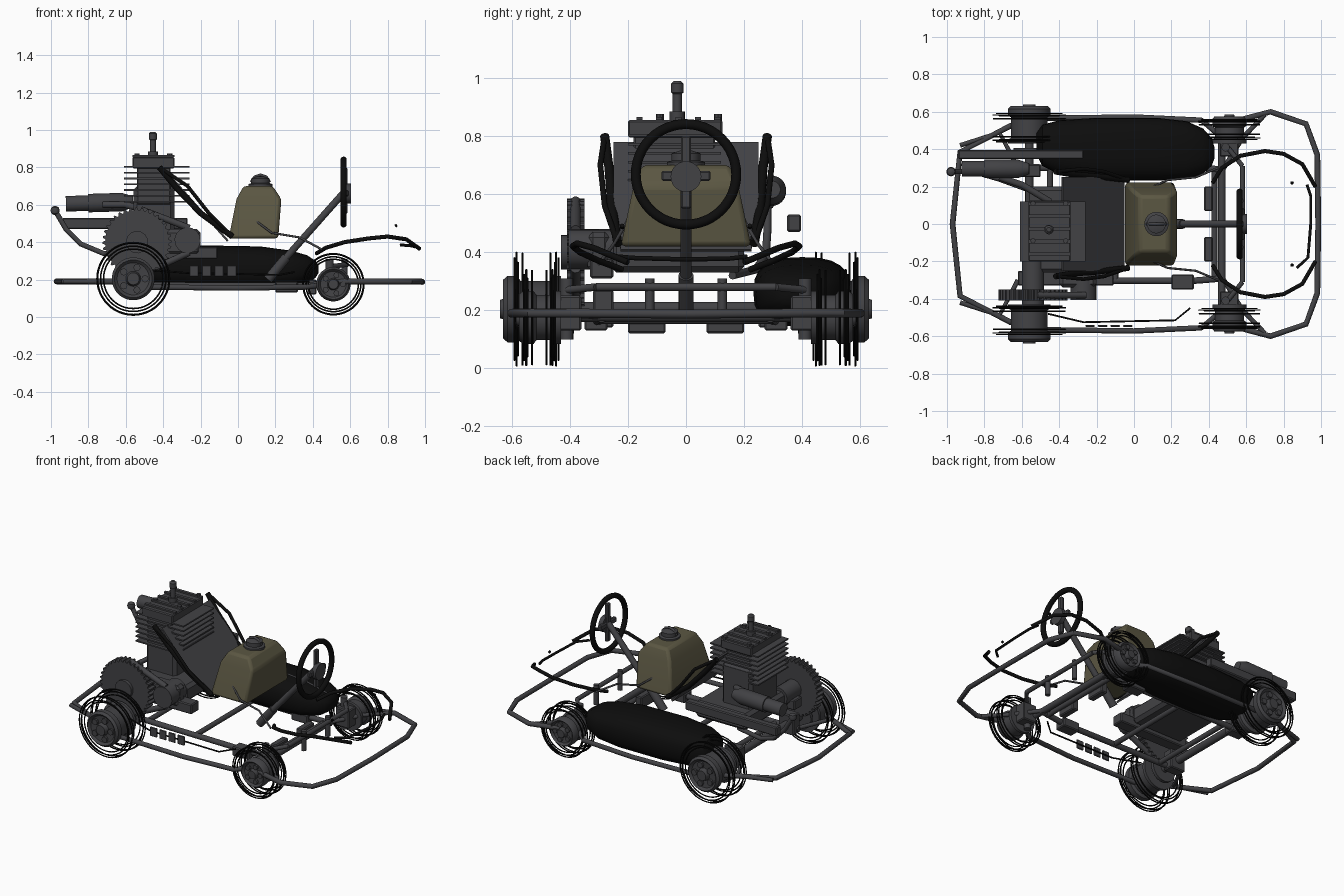
import bpy, bmesh, math
from mathutils import Vector

if "Cube" in bpy.data.objects:
    bpy.data.objects.remove(bpy.data.objects["Cube"])


def mat(name, c):
    m = bpy.data.materials.new(name)
    m.diffuse_color = (*c, 1)
    m.use_nodes = True
    m.node_tree.nodes["Principled BSDF"].inputs["Base Color"].default_value = m.diffuse_color
    return m


GREY = mat("dark grey metal", (0.055, 0.055, 0.06))
BLACK = mat("black rubber", (0.004, 0.004, 0.004))
OLIVE = mat("olive tank", (0.105, 0.095, 0.055))


def finish(name, bm, m, smooth=True):
    bmesh.ops.recalc_face_normals(bm, faces=bm.faces)
    me = bpy.data.meshes.new(name)
    bm.to_mesh(me)
    bm.free()
    me.materials.append(m)
    o = bpy.data.objects.new(name, me)
    bpy.context.collection.objects.link(o)
    if smooth:
        bpy.context.view_layer.objects.active = o
        bpy.ops.object.select_all(action='DESELECT')
        o.select_set(True)
        bpy.ops.object.shade_smooth_by_angle(angle=math.radians(38))
    return o


def loft(name, rings, m, closed=False):
    bm = bmesh.new()
    vs = [[bm.verts.new(p) for p in r] for r in rings]
    n = len(vs[0])
    for a, b in zip(vs, vs[1:] + (vs[:1] if closed else [])):
        for i in range(n):
            bm.faces.new((a[i], a[(i + 1) % n], b[(i + 1) % n], b[i]))
    if not closed:
        bm.faces.new(vs[0])
        bm.faces.new(vs[-1])
    return finish(name, bm, m)


def box(name, x, y, z, m=GREY, bevel=0.006):
    bm = bmesh.new()
    bmesh.ops.create_cube(bm, size=1)
    for v in bm.verts:
        v.co = [r[0] + (r[1] - r[0]) * (c + .5) for r, c in zip((x, y, z), v.co)]
    if bevel:
        bmesh.ops.bevel(bm, geom=bm.edges[:], offset=bevel, segments=1, affect='EDGES')
    return finish(name, bm, m, False)


def lathe(name, profile, start, axis, m=GREY, n=28):
    """profile: (distance along axis, radius) pairs."""
    start, axis = Vector(start), Vector(axis).normalized()
    u = axis.orthogonal().normalized()
    w = axis.cross(u)
    return loft(name, [[start + axis * d + (u * math.cos(t) + w * math.sin(t)) * r
                        for t in (2 * math.pi * i / n for i in range(n))] for d, r in profile], m)


def rod(name, a, b, r, m=GREY, n=14):
    d = Vector(b) - Vector(a)
    return lathe(name, [(0, r), (d.length, r)], a, d, m, n)


def tube(name, pts, r, m=GREY, n=12):
    """Bent tube through points; the section frame is carried along the path."""
    P = [Vector(p) for p in pts]
    rings, u = [], None
    for i, p in enumerate(P):
        t = (P[min(i + 1, len(P) - 1)] - P[max(i - 1, 0)]).normalized()
        u = t.orthogonal() if u is None else u - t * u.dot(t)
        u.normalize()
        w = t.cross(u)
        rings.append([p + (u * math.cos(s) + w * math.sin(s)) * r
                      for s in (2 * math.pi * j / n for j in range(n))])
    return loft(name, rings, m)


def hoop(name, c, R, r, axis='y', m=BLACK, n=48, k=6):
    """Torus around the y or x axis."""
    rings = []
    for i in range(n):
        t, ring = 2 * math.pi * i / n, []
        for j in range(k):
            s = 2 * math.pi * j / k
            d, h = R + r * math.cos(s), r * math.sin(s)
            a, b = d * math.cos(t), d * math.sin(t)
            ring.append((c[0] + a, c[1] + h, c[2] + b) if axis == 'y' else (c[0] + h, c[1] + a, c[2] + b))
        rings.append(ring)
    return loft(name, rings, m, True)


# Wheels: thin tyre hoops around a stepped rim with bolts
for end, cx, cz, R, rim, ys, cap in (("rear", -.56, .204, .194, .115, (.583, .447), .64),
                                     ("front", .51, .175, .163, .092, (.55, .46), .585)):
    for s, side in ((-1, "right"), (1, "left")):
        nm = f"{end}_{side}"
        for i, y in enumerate(ys):
            sg = 1 if i == 0 else -1
            for f, dy in ((1, 0), (.985, -.02), (.9, .008), (.82, -.004)):
                hoop(f"{nm}_tyre_hoop", (cx, s * (y + sg * dy), cz), R * f, .0042)
        lathe(f"{nm}_rim", [(0, rim * .6), (.0, rim), (.02, rim), (.03, rim * .85),
                            (cap - .5, rim * .85), (cap - .49, rim), (cap - .455, rim * 1.0),
                            (cap - .44, rim * .88), (cap - .455, rim * .75), (cap - .46, rim * .35),
                            (cap - .43, rim * .28)], (cx, s * .43, cz), (0, s, 0))
        for k in range(5):
            t = 2 * math.pi * k / 5
            p = (cx + math.cos(t) * rim * .55, s * (cap - .04), cz + math.sin(t) * rim * .55)
            rod(f"{nm}_bolt", p, (p[0], s * (cap - .012), p[2]), rim * .17, GREY, 8)

# Axles, hubs and steering linkage
rod("rear_axle", (-.56, -.45, .205), (-.56, .45, .205), .024)
rod("front_axle", (.47, -.44, .18), (.47, .44, .18), .02)
rod("tie_rod", (.58, -.31, .28), (.58, .31, .28), .014)
for s in (-1, 1):
    rod("kingpin", (.49, s * .41, .1), (.49, s * .41, .31), .022)
    box("stub_axle", (.46, .56), sorted((s * .36, s * .46)), (.13, .25))
    rod("steering_arm", (.58, s * .31, .28), (.5, s * .41, .27), .013)
    rod("brake_disc", (-.56, s * .385, .205), (-.56, s * .405, .205), .085, GREY, 28)
    box("axle_bearing", (-.61, -.5), sorted((s * .25, s * .32)), (.14, .27))
    rod("linkage_post", (.57, s * .125, .18), (.57, s * .125, .31), .016)
    box("pedal_mount", (.375, .42), sorted((s * .07, s * .2)), (.12, .2))
    box("rail_bracket", (.2, .32), sorted((s * .27, s * .35)), (.13, .19))

# Frame tubes, mirrored
for s in (-1, 1):
    tube("main_rail", [(-.62, s * .3, .17), (.3, s * .305, .165), (.48, s * .29, .175)], .018)
    tube("side_bar", [(-.62, s * .5, .17), (-.5, s * .565, .16), (0, s * .572, .155), (.36, s * .555, .16),
                      (.45, s * .48, .17)], .015)
    tube("bumper_stay", [(.45, s * .25, .18), (.58, s * .46, .19), (.70, s * .585, .19)], .013)
    tube("rear_bumper_stay", [(-.93, s * .42, .19), (-.72, s * .49, .19), (-.62, s * .3, .18)], .013)
for x in (-.45, -.1, .43):
    rod("cross_tube", (x, -.3, .168), (x, .3, .168), .016)


def mirrored(half):
    return half + [(x, -y, z) for x, y, z in reversed(half) if y]


tube("front_bumper", mirrored([(.5, .53, .19), (.6, .565, .19), (.73, .6, .19), (.92, .535, .19),
                               (.98, .37, .19), (.985, 0, .187)]), .0155)
tube("rear_bumper", mirrored([(-.56, .555, .19), (-.66, .525, .19), (-.93, .385, .19), (-.97, 0, .19)]), .0155)

# Black nose bar
for s in (-1, 1):
    tube("nose_bar", [(.42, s * .22, .34), (.47, s * .3, .37), (.57, s * .365, .40), (.70, s * .39, .42),
                      (.80, s * .375, .43), (.9, s * .32, .415), (.97, s * .2, .365)], .011, BLACK)
    rod("nose_pin", (.84, s * .22, .485), (.85, s * .22, .492), .008, BLACK, 8)
tube("nose_inner_bar", [(.87, -.235, .385), (.93, -.18, .38), (.945, 0, .375), (.945, .15, .378),
                        (.925, .21, .385)], .008, BLACK)

# Side pod on the left, with only its trim on the right
pod = [(-.52, .43, .06, .27, .05), (-.49, .42, .11, .27, .09), (-.40, .41, .145, .267, .11),
       (-.2, .40, .168, .263, .12), (.12, .40, .168, .26, .117), (.28, .395, .155, .255, .1),
       (.37, .39, .12, .255, .075), (.415, .385, .075, .255, .045), (.43, .38, .03, .255, .02)]


def sq(v):
    return math.copysign(abs(v) ** .75, v)


loft("side_pod", [[(x, y + ry * sq(math.cos(t)), z + rz * sq(math.sin(t)))
                   for t in (2 * math.pi * i / 24 for i in range(24))] for x, y, ry, z, rz in pod], BLACK)
tube("right_pod_trim", [(-.46, -.48, .25), (-.27, -.525, .235), (.22, -.515, .225), (.3, -.45, .24)], .005, BLACK)
for i in range(4):
    x = -.26 + i * .067
    box("pod_vent", (x, x + .05), (-.55, -.54), (.215, .275), GREY, .003)

# Seat: sloping panel with black side edges
a, b = Vector((-.38, 0, .78)), Vector((-.05, 0, .41))
loft("seat_panel", [[(p.x + d, y, p.z + d) for y, d in ((-w, 0), (w, 0), (w, -.008), (-w, -.008))]
                    for p, w in ((a, .25), ((a + b) / 2, .25), (b, .225))], GREY)
for s in (-1, 1):
    tube("seat_edge", [(-.42, s * .28, .80), (-.33, s * .265, .69), (-.2, s * .255, .555),
                       (-.03, s * .235, .43)], .016, BLACK)
    tube("seat_outer_edge", [(-.42, s * .28, .80), (-.27, s * .295, .70), (-.16, s * .28, .56),
                             (-.03, s * .235, .43)], .010, BLACK)

# Fuel tank, cap and hose
tank = loft("fuel_tank", [[(x0, -y, z), (x1, -y, z), (x1, y, z), (x0, y, z)] for x0, x1, y, z in
                          ((-.05, .215, .225, .42), (-.008, .232, .18, .63), (.03, .185, .15, .70))], OLIVE)
bev = tank.modifiers.new("soft edges", 'BEVEL')
bev.width, bev.segments = .016, 2
lathe("tank_cap", [(0, .065), (.02, .065), (.025, .05), (.05, .05), (.06, .02)], (.12, 0, .69), (0, 0, 1))
tube("cap_handle", [(.07, 0, .72), (.09, 0, .75), (.12, 0, .76), (.15, 0, .75), (.17, 0, .72)], .008)
for s in (-1, 1):
    tube("fuel_hose", [(.1, s * .2, .51), (.18, s * .235, .45), (.33, s * .25, .425), (.45, s * .3, .36)], .006)

# Steering wheel and column
hoop("steering_wheel", (.565, 0, .668), .173, .017, 'x', BLACK, 48, 10)
rod("steering_hub", (.575, 0, .66), (.605, 0, .66), .053, GREY, 24)
box("wheel_cross_spoke", (.565, .59), (-.085, .085), (.645, .68))
box("wheel_upright_spoke", (.56, .585), (-.018, .018), (.55, .80))
rod("steering_column", (.57, 0, .67), (.18, 0, .23), .019)
rod("column_foot", (.26, 0, .32), (.16, 0, .2), .026)

# Engine: crankcase, block, fins, head and spark plug
box("crankcase", (-.56, -.34), (-.17, .12), (.36, .70), GREY, .02)
box("gearbox", (-.58, -.2), (-.26, .2), (.33, .44), GREY, .02)
box("engine_mount", (-.62, -.11), (-.33, -.25), (.31, .375))
box("clutch_cover", (-.4, -.2), (-.34, -.26), (.33, .47), GREY, .02)
for i in range(7):
    z = .612 + i * .031
    box("cooling_fin", (-.61, -.26), (-.2, .12), (z, z + .009), GREY, 0)
box("cylinder_core", (-.54, -.36), (-.18, .1), (.6, .8))
box("cylinder_head", (-.565, -.34), (-.2, .125), (.795, .855))
for i in range(5):
    y = -.17 + i * .067
    box("head_rib", (-.565, -.34), (y, y + .02), (.855, .865), GREY, 0)
for x in (-.54, -.365):
    for y in (-.09, .11):
        rod("head_bolt", (x, y, .85), (x, y, .875), .014, GREY, 8)
lathe("spark_plug", [(0, .026), (.03, .026), (.03, .016), (.09, .016), (.095, .022), (.125, .022), (.135, .012)],
      (-.455, -.03, .855), (0, 0, 1), GREY, 16)

# Chain drive: toothed sprocket, small sprocket and chain
bm = bmesh.new()
ring = []
for i in range(144):
    d, t = .185 if i % 4 < 2 else .17, math.pi * i / 72
    ring.append(bm.verts.new((d * math.cos(t) - .54, -.41, d * math.sin(t) + .4)))
r = bmesh.ops.extrude_face_region(bm, geom=[bm.faces.new(ring)])
bmesh.ops.translate(bm, vec=(0, .06, 0), verts=[v for v in r['geom'] if isinstance(v, bmesh.types.BMVert)])
finish("drive_sprocket", bm, GREY, False)
rod("sprocket_hub", (-.54, -.43, .4), (-.54, -.2, .4), .06)
rod("small_sprocket", (-.27, -.405, .41), (-.27, -.25, .41), .07)
for z0, z1 in ((.575, .475), (.225, .345)):
    tube("chain_run", [(-.52, -.38, z0), (-.26, -.38, z1)], .018)

# Exhaust: silencer, pipe, side bar and gear lever
lathe("silencer", [(0, .03), (.0, .042), (.12, .042), (.12, .05), (.3, .05), (.36, .03)],
      (-.92, .295, .605), (1, 0, .03), GREY, 20)
tube("exhaust_pipe", [(-.72, .25, .6), (-.6, .21, .6), (-.45, .12, .56)], .018)
box("exhaust_bar", (-.94, -.27), (.348, .396), (.47, .53))
tube("gear_lever", [(-.978, .28, .57), (-.92, .28, .47), (-.84, .275, .39), (-.72, .24, .34), (-.5, .16, .32)], .014)
lathe("lever_knob", [(0, .006), (.008, .02), (.024, .025), (.04, .02), (.048, .006)], (-.978, .28, .545), (0, 0, 1))
